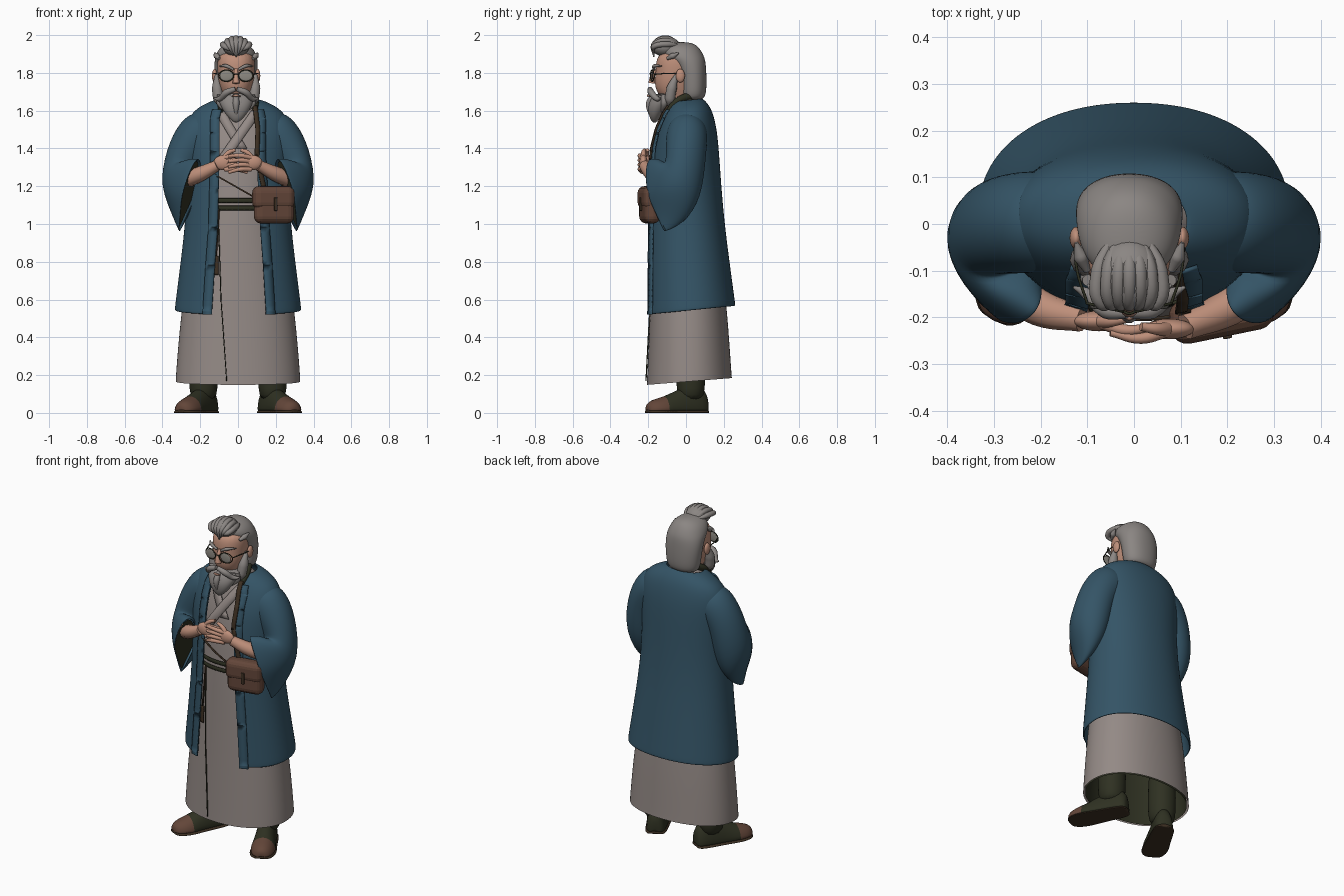
import bpy, bmesh, math
from mathutils import Vector, Matrix

cube = bpy.data.objects.get("Cube")
if cube:
    bpy.data.objects.remove(cube)


def material(name, *rgb):
    lin = [(c / 255 / 12.92 if c < 11 else ((c / 255 + .055) / 1.055) ** 2.4) for c in rgb] + [1]
    m = bpy.data.materials.new(name)
    m.use_nodes = True
    m.diffuse_color = lin
    m.node_tree.nodes["Principled BSDF"].inputs["Base Color"].default_value = lin
    return m


COAT = material("blue cloth", 52, 84, 102)
ROBE = material("grey cloth", 148, 138, 134)
HAIR = material("grey hair", 139, 134, 131)
SKIN = material("skin", 190, 143, 122)
DARK = material("dark green", 47, 49, 34)
LEATHER = material("brown leather", 99, 70, 57)
STRAP = material("dark strap", 60, 47, 34)
LENS = material("lens grey", 142, 138, 130)
POWER = .93  # squareness of the body ovals


def finish(name, bm, mats, smooth=True, subsurf=0, thick=0):
    bmesh.ops.recalc_face_normals(bm, faces=bm.faces)
    for f in bm.faces:
        f.smooth = smooth
    me = bpy.data.meshes.new(name)
    bm.to_mesh(me)
    bm.free()
    for m in mats:
        me.materials.append(m)
    ob = bpy.data.objects.new(name, me)
    bpy.context.collection.objects.link(ob)
    if thick:
        mod = ob.modifiers.new("thickness", 'SOLIDIFY')
        mod.thickness, mod.offset = thick, 0
    if subsurf:
        mod = ob.modifiers.new("smooth", 'SUBSURF')
        mod.levels = mod.render_levels = subsurf
    return ob


def loft(name, rings, mats, closed=True, caps=False, subsurf=2, thick=0, rule=None):
    bm = bmesh.new()
    vs = [[bm.verts.new(p) for p in r] for r in rings]
    n = len(vs[0])
    for i, (a, b) in enumerate(zip(vs, vs[1:])):
        for j in range(n if closed else n - 1):
            k = (j + 1) % n
            f = bm.faces.new((a[j], a[k], b[k], b[j]))
            f.material_index = rule(i) if rule else 0
    if caps:
        bm.faces.new(vs[0])
        bm.faces.new(vs[-1]).material_index = rule(len(rings)) if rule else 0
    return finish(name, bm, mats, True, subsurf, thick)


def power(v):
    return math.copysign(abs(v) ** POWER, v)


def oval(row, x0=0, tilt=0, grow=0, gap=None, n=24):
    """Horizontal body oval; gap = (right, left) width of a front opening."""
    z, rx, yf, yb = row
    rx, yf, yb = rx + grow, yf - grow, yb + grow
    cy, ry = (yf + yb) / 2, (yb - yf) / 2
    a, b, m = 0, 2 * math.pi, n
    if gap:
        a = math.asin((gap[1] / rx) ** (1 / POWER))
        b -= math.asin((gap[0] / rx) ** (1 / POWER))
        m = n - 1
    pts = []
    for i in range(n):
        t = a + (b - a) * i / m
        y = cy - ry * power(math.cos(t))
        pts.append((x0 + rx * power(math.sin(t)), y, z + tilt * y))
    return pts


def row_at(rows, z):
    for a, b in zip(rows, rows[1:]):
        if a[0] <= z <= b[0]:
            t = (z - a[0]) / (b[0] - a[0])
            return [p + (q - p) * t for p, q in zip(a, b)]
    return rows[0] if z < rows[0][0] else rows[-1]


def strip(name, path, half, mat, rows, lift=.008, thick=.008):
    """Cloth band lying on the front of a body form, along (x, z) points."""
    pts = []
    for (xa, za), (xb, zb) in zip(path, path[1:]):
        pts += [(xa + (xb - xa) * i / 8, za + (zb - za) * i / 8) for i in range(9)]
    rings = []
    for x, z in pts:
        _, rx, yf, yb = row_at(rows, z)
        ring = []
        for k in (-1, 0, 1):
            s = min(1, abs((x + k * half) / rx)) ** (1 / POWER)
            y = (yf + yb) / 2 - (yb - yf) / 2 * (1 - s * s) ** (POWER / 2)
            ring.append((x + k * half, y - lift, z))
        rings.append(ring)
    return loft(name, rings, [mat], closed=False, subsurf=0, thick=thick)


def tube(name, points, radii, mat, cyclic=False):
    cu = bpy.data.curves.new(name, 'CURVE')
    cu.dimensions = '3D'
    cu.bevel_depth, cu.bevel_resolution, cu.resolution_u = 1, 3, 6
    cu.use_fill_caps = True
    sp = cu.splines.new('BEZIER')
    sp.bezier_points.add(len(points) - 1)
    sp.use_cyclic_u = cyclic
    for bp, p, r in zip(sp.bezier_points, points, radii):
        bp.co, bp.radius = p, r
        bp.handle_left_type = bp.handle_right_type = 'AUTO'
    cu.materials.append(mat)
    ob = bpy.data.objects.new(name, cu)
    bpy.context.collection.objects.link(ob)


def ball(name, c, r, mat):
    bm = bmesh.new()
    bmesh.ops.create_uvsphere(bm, u_segments=24, v_segments=14, radius=1,
                              matrix=Matrix.Translation(c) @ Matrix.Diagonal((*r, 1)))
    return finish(name, bm, [mat])


def box(name, c, size, mat, turn=0, bevel=.02):
    bm = bmesh.new()
    bmesh.ops.create_cube(bm, size=1, matrix=Matrix.Translation(c) @ Matrix.Rotation(turn, 4, 'Z')
                          @ Matrix.Diagonal((*size, 1)))
    ob = finish(name, bm, [mat], smooth=False)
    mod = ob.modifiers.new("round", 'BEVEL')
    mod.width, mod.segments = bevel, 4


# Robe: height, half width, front y, back y
robe = [(.165, .333, -.21, .245), (.2, .332, -.208, .242), (.5, .308, -.195, .222), (.8, .265, -.185, .19),
        (1.05, .215, -.178, .15), (1.2, .2, -.17, .14), (1.4, .22, -.155, .14), (1.5, .2, -.13, .13),
        (1.6, .14, -.095, .09), (1.66, .08, -.065, .05)]
loft("robe", [oval(r, tilt=.08) for r in robe], [ROBE])
loft("robe_lining", [oval(r, tilt=.08, grow=-.012) for r in robe[:4]], [DARK])
strip("robe_wrap_edge", [(-.105, 1.06), (-.09, .6), (-.06, .17)], .002, DARK, robe, .005, .006)
strip("lapel_under", [(-.1, 1.6), (.02, 1.4)], .028, ROBE, robe)
strip("lapel_over", [(.1, 1.6), (-.09, 1.33)], .03, ROBE, robe, .016)
for i, z in enumerate((1.085, 1.125)):
    r = row_at(robe, z)
    loft("belt_%d" % i, [oval([z + d] + r[1:], grow=.008) for d in (-.014, .014)], [DARK], subsurf=1, thick=.01)
strip("belt_tie", [(-.1, 1.08), (-.116, .83)], .003, STRAP, robe, .012)
strip("belt_tassel", [(-.116, .83), (-.116, .73)], .012, STRAP, robe, .014)

# Coat: open at the front, with raised edge bands
coat = [(.54, .33, -.207, .257), (.56, .329, -.206, .254), (.8, .298, -.202, .222), (1.0, .275, -.198, .197),
        (1.2, .262, -.192, .18), (1.4, .272, -.175, .167), (1.5, .275, -.15, .155), (1.58, .248, -.115, .135),
        (1.625, .185, -.088, .11), (1.655, .11, -.07, .08)]
gaps = [(.14, .15), (.14, .15), (.125, .135), (.11, .12), (.105, .11), (.1, .1), (.1, .1), (.1, .1), (.09, .09), (.07, .07)]
loft("coat", [oval(r, tilt=.1, gap=g, n=33) for r, g in zip(coat, gaps)], [COAT], closed=False, thick=.012)
for s, k, side in ((-1, 0, "right"), (1, 1, "left")):
    strip(side + "_coat_band", [(s * (g[k] + .022), r[0] - .02) for r, g in zip(coat[:9], gaps)],
          .024, COAT, coat, .012)
tube("collar", [(.09, -.1, 1.6), (.085, -.03, 1.66), (0, .06, 1.68), (-.085, -.03, 1.66), (-.09, -.1, 1.6)],
     [.014, .02, .024, .02, .014], DARK)


def ring(c, u, v, pinch, s, scale=1):
    """Sleeve section; pinch narrows the hanging lower half."""
    c, u, v = Vector(c), Vector(u) * scale, Vector(v) * scale
    pts = []
    for i in range(16):
        cos, sin = math.cos(i * math.pi / 8), math.sin(i * math.pi / 8)
        p = c + u * cos + v * sin * (1 - pinch * max(0, cos))
        pts.append((p.x * s, p.y, p.z))
    return pts


# Sleeves: centre, two half axes and pinch of each cross-section
sleeve = [((.17, .005, 1.49), (0, .1, 0), (.05, 0, .095), 0), ((.215, .005, 1.47), (0, .108, 0), (.065, 0, .1), 0),
          ((.28, .0, 1.38), (0, .104, 0), (.085, 0, .065), 0), ((.308, -.012, 1.22), (0, .095, -.09), (.104, 0, 0), 0),
          ((.292, -.08, 1.17), (.025, .06, -.175), (.085, -.04, 0), .4),
          ((.258, -.152, 1.152), (.052, .035, -.195), (.034, -.055, 0), .75)]
# Shoes: distance along the foot, half width, height
shoe = [(-.09, .03, .06), (-.075, .055, .13), (0, .062, .15), (.07, .064, .12), (.15, .072, .085),
        (.16, .073, .081), (.21, .07, .066), (.25, .052, .052), (.268, .022, .03)]


def foot(s, tall, grow):
    rings, (sa, ca) = [], (math.sin(.48), math.cos(.48))
    for d, w, h in shoe:
        pts = []
        for i in range(12):
            t = i * math.pi / 6
            x, z = (w + grow) * math.cos(t), max(0, math.sin(t)) * (tall or h) + (0 if tall else .012)
            pts.append((s * (.178 + d * sa + x * ca), .03 - d * ca + x * sa, z))
        rings.append(pts)
    return rings


for s, side in ((1, "left_"), (-1, "right_")):
    loft(side + "sleeve", [ring(*r, s) for r in sleeve], [COAT], thick=.01)
    c, *axes = sleeve[-1]
    bm = bmesh.new()
    bm.faces.new([bm.verts.new(p) for p in ring((c[0] + .01, c[1] + .01, c[2]), *axes, s, .93)])
    finish(side + "sleeve_lining", bm, [DARK], smooth=False)

    # Arms and hands
    y = -.225 if s > 0 else -.208
    tube(side + "forearm", [(s * .29, -.12, 1.23), (s * .2, -.18, 1.265), (s * .11, y + .005, 1.31)],
         [.046, .04, .029], SKIN)
    ball(side + "palm", (s * .075, y, 1.325), (.054, .022, .04), SKIN)
    for i in range(4):
        z = 1.35 - .02 * i
        tube(side + "finger_%d" % i, [(s * .07, y - .004, z), (s * .015, y - .02, z + .012 - .004 * i),
             (s * -.05, y - .008, z + .01 - .009 * i)], [.014, .012, .008], SKIN)
    tube(side + "thumb", [(s * .08, y, 1.34), (s * .05, y, 1.378), (s * .015, y + .005, 1.392)],
         [.016, .013, .009], SKIN)

    # Boots
    loft(side + "boot", foot(s, 0, 0), [DARK, LEATHER], caps=True, subsurf=1, rule=lambda i: int(i >= 5))
    loft(side + "sole", foot(s, .024, .006), [STRAP], caps=True, subsurf=1)
    loft(side + "boot_shaft", [oval((z, r, .025 - r, .025 + r), x0=s * .183, n=16)
         for z, r in ((.06, .066), (.13, .076), (.2, .08), (.5, .075))], [DARK], caps=True, subsurf=1)

# Satchel
strip("shoulder_strap", [(.09, 1.625), (.105, 1.5), (.1, 1.36), (.14, 1.18)], .012, STRAP, coat, .02)
strip("cross_strap", [(-.13, 1.265), (.09, 1.14)], .008, STRAP, coat, .012)
box("satchel_body", (.19, -.192, 1.095), (.215, .085, .185), LEATHER, .2, .038)
box("satchel_flap", (.187, -.195, 1.14), (.224, .094, .12), LEATHER, .2, .035)
box("satchel_tab", (.2, -.24, 1.105), (.02, .012, .07), STRAP, .2, .004)

# Head, set slightly to one side
X = -.01
face = [(1.55, .055, -.06, .05), (1.66, .06, -.12, .05), (1.7, .082, -.16, .05), (1.76, .096, -.168, .06),
        (1.8, .098, -.16, .06), (1.86, .102, -.162, .06), (1.92, .085, -.135, .05)]
loft("face", [oval(r, X) for r in face], [SKIN], caps=True)
hair = [(1.655, .07, -.01, .075), (1.67, .1, -.03, .105), (1.74, .11, -.035, .11), (1.81, .116, -.045, .108),
        (1.86, .115, -.08, .104), (1.89, .111, -.125, .096), (1.93, .092, -.125, .074), (1.955, .055, -.1, .045),
        (1.963, .015, -.05, .0)]
loft("hair", [oval(r, X) for r in hair], [HAIR], caps=True)
ball("topknot", (X, -.108, 1.94), (.07, .076, .054), HAIR)
for i in range(-3, 4):
    x = i * .02
    tube("topknot_lock_%d" % (i + 3), [(X + x * .7, -.038, 1.945), (X + x * 1.1, -.1, 1.984 - 9 * x * x),
         (X + x, -.17, 1.95 - 3 * x * x), (X + x * .4, -.17, 1.885 + abs(x) * .5)], [.008, .016, .015, .004], HAIR)

# Beard
beard = [(1.535, .01, -.178, -.155), (1.57, .05, -.197, -.135), (1.62, .082, -.204, -.09),
         (1.66, .096, -.19, -.05), (1.695, .094, -.17, -.03)]
loft("beard", [oval(r, X, n=16) for r in beard], [HAIR], caps=True)
for i in range(-4, 5):
    x = i * .022
    tube("beard_lock_%d" % (i + 4), [(X + x, -.165 + abs(x) * .5, 1.685), (X + x * .98, -.195 + abs(x) * .9, 1.64),
         (X + x * .6, -.175 + abs(x) * .5, 1.54 + abs(x) * .6)], [.013, .018, .003], HAIR)

# Features on both sides of the face
for s, side in ((1, "left_"), (-1, "right_")):
    def p(x, y, z):
        return (X + s * x, y, z)
    tube(side + "moustache", [p(.004, -.19, 1.715), p(.05, -.185, 1.697), p(.09, -.15, 1.662), p(.12, -.135, 1.668)],
         [.013, .018, .014, .003], HAIR)
    tube(side + "whisker", [p(.102, -.05, 1.79), p(.1, -.075, 1.72), p(.092, -.085, 1.66), p(.075, -.09, 1.615)],
         [.01, .028, .028, .005], HAIR)
    tube(side + "eyebrow", [p(.014, -.17, 1.818), p(.05, -.168, 1.836), p(.09, -.13, 1.836)], [.007, .01, .003], HAIR)
    tube(side + "hair_tuft", [p(.09, -.1, 1.875), p(.104, -.07, 1.89), p(.114, -.04, 1.905)], [.008, .016, .004], HAIR)
    ball(side + "ear", p(.114, -.03, 1.785), (.014, .024, .036), SKIN)
    ball(side + "lens", p(.051, -.179, 1.785), (.036, .004, .028), LENS)
    turns = [(math.cos(t * math.pi / 4), math.sin(t * math.pi / 4)) for t in range(8)]
    tube(side + "spectacle_rim", [p(.052 + .039 * c, -.179 + .009 * c, 1.785 + .03 * d) for c, d in turns],
         [.003] * 8, DARK, cyclic=True)
    tube(side + "spectacle_arm", [p(.09, -.17, 1.792), p(.112, -.1, 1.797), p(.118, -.03, 1.795)], [.003] * 3, DARK)
tube("spectacle_bridge", [(X - .014, -.187, 1.79), (X, -.192, 1.795), (X + .014, -.187, 1.79)], [.003] * 3, DARK)
tube("nose", [(X, -.16, 1.82), (X, -.176, 1.785), (X, -.182, 1.745)], [.01, .013, .019], SKIN)
tube("mouth", [(X - .022, -.188, 1.676), (X, -.2, 1.68), (X + .022, -.188, 1.676)], [.003, .007, .003], SKIN)
